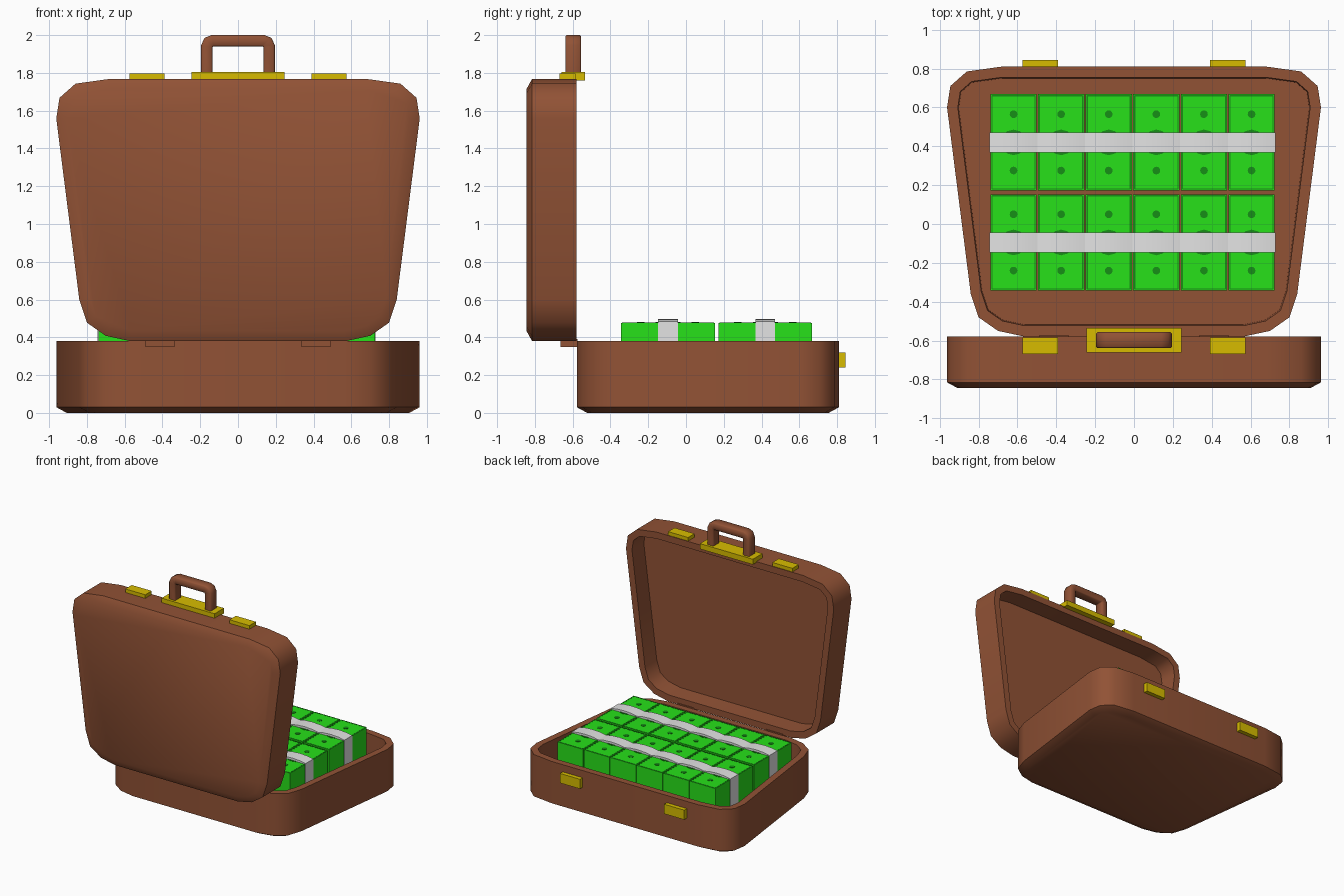
import bpy, bmesh, math
from mathutils import Vector, Matrix

if "Cube" in bpy.data.objects:
    bpy.data.objects.remove(bpy.data.objects["Cube"])


def mat(name, c):
    m = bpy.data.materials.new(name)
    m.diffuse_color = (*c, 1)
    m.use_nodes = True
    m.node_tree.nodes["Principled BSDF"].inputs["Base Color"].default_value = m.diffuse_color
    return m


LEATHER = mat("brown leather", (0.285, 0.085, 0.036))
GOLD = mat("gold metal", (0.68, 0.50, 0.0))
GREEN = mat("bill green", (0.02, 0.75, 0.01))
DARK = mat("dark green ink", (0.008, 0.28, 0.008))
WHITE = mat("paper band", (0.77, 0.77, 0.77))


def finish(bm, name, material, smooth=None):
    bmesh.ops.recalc_face_normals(bm, faces=bm.faces)
    me = bpy.data.meshes.new(name)
    bm.to_mesh(me)
    bm.free()
    me.materials.append(material)
    ob = bpy.data.objects.new(name, me)
    bpy.context.collection.objects.link(ob)
    if smooth:
        bpy.context.view_layer.objects.active = ob
        ob.select_set(True)
        bpy.ops.object.shade_smooth_by_angle(angle=math.radians(smooth))
        ob.select_set(False)
    return ob


def add_box(bm, x0, x1, y0, y1, z0, z1):
    m = Matrix.Translation(((x0 + x1) / 2, (y0 + y1) / 2, (z0 + z1) / 2))
    m = m @ Matrix.Diagonal((x1 - x0, y1 - y0, z1 - z0, 1))
    bmesh.ops.create_cube(bm, size=1, matrix=m)


def box(name, material, *dims):
    bm = bmesh.new()
    add_box(bm, *dims)
    return finish(bm, name, material)


# Case outline (plan view), right half mirrored
half = [(0.57, -0.578), (0.70, -0.55), (0.80, -0.48), (0.84, -0.36),
        (0.962, 0.60), (0.945, 0.71), (0.86, 0.785), (0.68, 0.81)]
outline = [Vector(p) for p in half] + [Vector((-x, y)) for x, y in reversed(half)]


def inset(d):
    pts = []
    n = len(outline)
    for i, p in enumerate(outline):
        a = (p - outline[i - 1]).normalized()
        b = (outline[(i + 1) % n] - p).normalized()
        na, nb = Vector((-a.y, a.x)), Vector((-b.y, b.x))
        pts.append(p + (na + nb) * d / (1 + na.dot(nb)))
    return pts


def shell(name, height, floor, place):
    # open tray: chamfered bottom, flat rim, hollow inside
    bm = bmesh.new()
    levels = [(0.055, 0), (0, 0.03), (0, height), (0.055, height), (0.06, floor)]
    rings = [[bm.verts.new(place(p.x, p.y, z)) for p in inset(d)] for d, z in levels]
    n = len(outline)
    for a, b in zip(rings, rings[1:]):
        for i in range(n):
            j = (i + 1) % n
            bm.faces.new((a[i], a[j], b[j], b[i]))
    bm.faces.new(rings[0])
    bm.faces.new(rings[-1])
    return finish(bm, name, LEATHER, 50)


FLOOR = 0.07
shell("case_base", 0.38, FLOOR, lambda x, y, z: (x, y, z))
shell("case_lid", 0.265, 0.115, lambda x, y, z: (x, z - 0.845, y + 0.958))

# Latches and hinges, mirrored left and right
for s, side in ((1, "right"), (-1, "left")):
    xs = sorted((s * 0.39, s * 0.575))
    box("lid_latch_" + side, GOLD, *xs, -0.67, -0.585, 1.76, 1.798)
    box("base_latch_" + side, GOLD, *xs, 0.80, 0.845, 0.24, 0.32)
    xs = sorted((s * 0.335, s * 0.49))
    box("hinge_" + side, LEATHER, *xs, -0.665, -0.575, 0.35, 0.39)

# Handle plate and handle
box("handle_plate", GOLD, -0.245, 0.245, -0.66, -0.535, 1.76, 1.805)
path = [(-0.165, 1.79), (-0.165, 1.94), (-0.155, 1.962), (-0.135, 1.97),
        (0.135, 1.97), (0.155, 1.962), (0.165, 1.94), (0.165, 1.79)]
section = [(0.03, -0.034), (0.03, 0.034), (0.022, 0.042), (-0.022, 0.042),
           (-0.03, 0.034), (-0.03, -0.034), (-0.022, -0.042), (0.022, -0.042)]
bm = bmesh.new()
rings = []
for i, p in enumerate(path):
    p = Vector(p)
    a = (p - Vector(path[i - 1])).normalized() if i else Vector((0, 1))
    b = (Vector(path[i + 1]) - p).normalized() if i < len(path) - 1 else Vector((0, -1))
    na, nb = Vector((-a.y, a.x)), Vector((-b.y, b.x))
    m = (na + nb) / (1 + na.dot(nb))
    rings.append([bm.verts.new((p.x + m.x * u, -0.597 + v, p.y + m.y * u))
                  for u, v in section])
for a, b in zip(rings, rings[1:]):
    for i in range(8):
        j = (i + 1) % 8
        bm.faces.new((a[i], a[j], b[j], b[i]))
bm.faces.new(rings[0])
bm.faces.new(rings[-1])
finish(bm, "handle", LEATHER, 60)

# Money: two rows of six banded stacks
TOP = 0.477
stacks, prints, bands = bmesh.new(), bmesh.new(), bmesh.new()


def disc(bm, x, y, r):
    bmesh.ops.create_cone(bm, cap_ends=True, segments=12, radius1=r, radius2=r, depth=0.004,
                          matrix=Matrix.Translation((x, y, TOP + 0.001)))


for cy in (-0.095, 0.42):
    for i in range(6):
        cx = -0.62 + 0.245 * i
        hx, hy = 0.119, 0.248
        add_box(stacks, cx - hx, cx + hx, cy - hy, cy + hy, FLOOR - 0.005, TOP)
        # printed border and discs
        ix, iy, w, z0, z1 = hx - 0.008, hy - 0.008, 0.006, TOP - 0.001, TOP + 0.001
        for s in (1, -1):
            add_box(prints, cx + s * ix - w / 2, cx + s * ix + w / 2, cy - iy, cy + iy, z0, z1)
            add_box(prints, cx - ix, cx + ix, cy + s * iy - w / 2, cy + s * iy + w / 2, z0, z1)
            disc(prints, cx, cy + s * 0.145, 0.02)
        disc(prints, cx, cy, 0.066)
        # arched paper band
        arch = [(-0.1235, FLOOR), (-0.1235, 0.484), (-0.07, 0.494), (0, 0.498),
                (0.07, 0.494), (0.1235, 0.484), (0.1235, FLOOR)]
        f = bands.faces.new([bands.verts.new((cx + x, cy - 0.052, z)) for x, z in arch])
        ext = bmesh.ops.extrude_face_region(bands, geom=[f], use_keep_orig=True)
        bmesh.ops.translate(bands, vec=(0, 0.104, 0),
                            verts=[v for v in ext["geom"] if isinstance(v, bmesh.types.BMVert)])

finish(stacks, "money_stacks", GREEN)
finish(prints, "bill_printing", DARK)
finish(bands, "money_bands", WHITE, 30)
